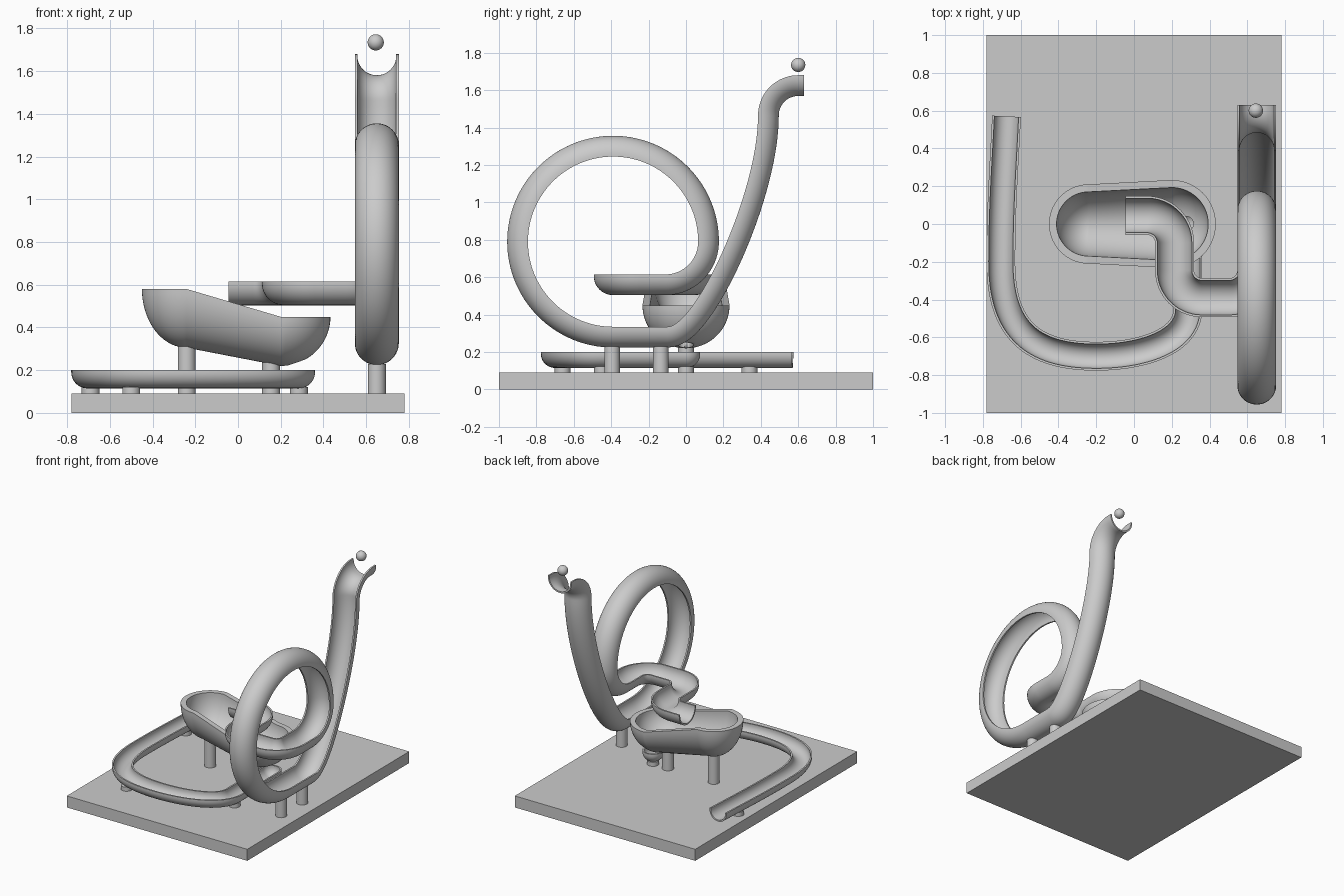
import bpy, bmesh
from math import sin, cos, pi, radians
from mathutils import Vector

cube = bpy.data.objects.get("Cube")
if cube:
    bpy.data.objects.remove(cube)

grey = bpy.data.materials.new("plain grey")
grey.use_nodes = True
grey.diffuse_color = (0.6, 0.6, 0.6, 1)
grey.node_tree.nodes["Principled BSDF"].inputs["Base Color"].default_value = grey.diffuse_color


def finish(name, bm, smooth=True):
    bmesh.ops.recalc_face_normals(bm, faces=bm.faces)
    mesh = bpy.data.meshes.new(name)
    bm.to_mesh(mesh)
    bm.free()
    mesh.materials.append(grey)
    if smooth:
        mesh.shade_smooth()
        mesh.set_sharp_from_angle(angle=radians(35))
    obj = bpy.data.objects.new(name, mesh)
    bpy.context.collection.objects.link(obj)
    return obj


def cylinder(name, x, y, bottom, top, radius=0.042):
    bm = bmesh.new()
    bmesh.ops.create_cone(bm, cap_ends=True, segments=32, radius1=radius,
                          radius2=radius, depth=top - bottom)
    bmesh.ops.translate(bm, verts=bm.verts, vec=(x, y, (bottom + top) / 2))
    return finish(name, bm)


def arc(cx, cy, r, start, end, n):
    angles = [radians(start + (end - start) * i / n) for i in range(n + 1)]
    return [(cx + r * cos(a), cy + r * sin(a)) for a in angles]


def bezier(a, b, c, d, n=32):
    pts = []
    for i in range(n + 1):
        t = i / n
        s = 1 - t
        pts.append(tuple(s**3 * p + 3 * s * s * t * q + 3 * s * t * t * u + t**3 * v
                         for p, q, u, v in zip(a, b, c, d)))
    return pts


def half_pipe(radius, lip, wall, n=24):
    """Outer then inner points of a U section as (side, up), rim at up = 0."""
    def u_shape(r):
        return [(r, 0)] + [(x, y - lip) for x, y in arc(0, 0, r, 0, -180, n)] + [(-r, 0)]
    return u_shape(radius), u_shape(radius - wall)


def sweep(name, path, section):
    """Carry an open channel along its rim line, keeping the opening untwisted."""
    pts = []
    for p in map(Vector, path):
        if not pts or (p - pts[-1]).length > 1e-4:
            pts.append(p)
    outer, inner = section
    loop = outer + inner[::-1]
    bm = bmesh.new()
    up, rings = Vector((0, 0, 1)), []
    for i, p in enumerate(pts):
        t = (pts[min(i + 1, len(pts) - 1)] - pts[max(i - 1, 0)]).normalized()
        up = (up - t * up.dot(t)).normalized()
        side = t.cross(up)
        rings.append([bm.verts.new(p + side * a + up * b) for a, b in loop])
    k = len(loop)
    for r, s in zip(rings, rings[1:]):
        for j in range(k):
            bm.faces.new((r[j], r[(j + 1) % k], s[(j + 1) % k], s[j]))
    for r in (rings[0], rings[-1]):
        for j in range(len(outer) - 1):
            bm.faces.new((r[j], r[j + 1], r[k - 2 - j], r[k - 1 - j]))
    return finish(name, bm)


# Base board
bm = bmesh.new()
bmesh.ops.create_cube(bm, size=1)
bmesh.ops.scale(bm, verts=bm.verts, vec=(1.56, 2, 0.09))
bmesh.ops.translate(bm, verts=bm.verts, vec=(0, 0, 0.045))
finish("base_board", bm, smooth=False)

# Main track: launch, drop, loop and level exit in one upright plane
X, RIM = 0.65, 0.615
upright = [(0.63, 1.68)] + arc(0.6, 1.465, 0.215, 90, 180, 20)
upright += bezier((0.385, 1.465), (0.385, 1.05), (0.05, 0.335), (-0.1, 0.335), 48)
upright += arc(-0.39, 0.79, 0.455, 270, 0, 96)
upright += arc(-0.11, 0.79, 0.175, 0, -90, 24)
# then a level zigzag towards the bowl
level = arc(0.505, -0.245, 0.145, 0, -90, 20)
level += arc(0.36, -0.245, 0.145, -90, -180, 20)
level += arc(0.07, -0.1, 0.145, 0, 90, 20) + [(-0.045, 0.045)]
path = [(X, y, z) for y, z in upright] + [(x, y, RIM) for x, y in level]
sweep("loop_track", path, half_pipe(0.103, 0.008, 0.012))

# Lower run-out track with a rounded closed start
R, LIP, WALL, LOW = 0.076, 0.009, 0.012, 0.2
START = (0.285, 0.0)
run = [START] + bezier((0.285, -0.45), (0.285, -0.62), (0.05, -0.7), (-0.2, -0.7))
run += bezier((-0.2, -0.7), (-0.55, -0.7), (-0.705, -0.55), (-0.705, -0.2))
run += bezier((-0.705, -0.2), (-0.705, 0.1), (-0.685, 0.35), (-0.675, 0.57), 16)
section = half_pipe(R, LIP, WALL)
sweep("runout_track", [(x, y, LOW) for x, y in run], section)

bm = bmesh.new()
half = [[p for p in side if p[0] > -1e-6] for side in section]
verts = [bm.verts.new((START[0] + max(a, 0), START[1], LOW + b)) for a, b in half[0] + half[1][::-1]]
edges = [bm.edges.new(pair) for pair in zip(verts, verts[1:] + verts[:1])]
bmesh.ops.spin(bm, geom=verts + edges, cent=(*START, 0), axis=(0, 0, 1),
               angle=pi, steps=24, use_duplicate=False)
bmesh.ops.remove_doubles(bm, verts=bm.verts, dist=1e-5)
finish("runout_start_cap", bm)

# Catch bowl: two round ends at different heights joined by straight sides
ENDS = ((-0.24, 0.21, 0.58, 0.275, 90), (0.2, 0.233, 0.45, 0.23, -90))


def bowl_ring(bm, tilt, wall):
    ring = []
    for cx, r, z, depth, a0 in ENDS:
        for x, y in arc(cx, 0, (r - wall) * cos(tilt), a0, a0 + 180, 28):
            ring.append(bm.verts.new((x, y, z - (depth - wall) * sin(tilt))))
    return ring


bm = bmesh.new()
STEPS = 18
tilts = [pi / 2 * i / STEPS for i in range(STEPS + 1)]
rings = [bowl_ring(bm, t, 0) for t in reversed(tilts)]
rings += [bowl_ring(bm, t, 0.04) for t in tilts]
for r, s in zip(rings, rings[1:]):
    for j in range(len(r)):
        m = (j + 1) % len(r)
        bm.faces.new((r[j], r[m], s[m], s[j]))
bmesh.ops.remove_doubles(bm, verts=bm.verts, dist=1e-5)
bowl = finish("catch_bowl", bm)

# Drain hole in the low end of the bowl
cutter = cylinder("drain_cutter", 0.275, 0, 0.1, 0.4, 0.04)
cutter.hide_render = True
cutter.hide_viewport = True
cutter.display_type = 'WIRE'
drain = bowl.modifiers.new("drain", 'BOOLEAN')
drain.operation = 'DIFFERENCE'
drain.solver = 'EXACT'
drain.object = cutter

# Support posts
for y in (-0.395, -0.135):
    cylinder("loop_post", X, y, 0.085, 0.23)
for x, top in ((-0.24, 0.325), (0.155, 0.25)):
    cylinder("bowl_post", x, 0, 0.085, top)
for x, y in ((-0.69, 0.34), (-0.5, -0.66), (0.285, 0), (0.285, -0.45)):
    cylinder("runout_post", x, y, 0.085, 0.122)

# Ball above the launch
bm = bmesh.new()
bmesh.ops.create_uvsphere(bm, u_segments=32, v_segments=16, radius=0.038)
bmesh.ops.translate(bm, verts=bm.verts, vec=(0.645, 0.6, 1.735))
finish("ball", bm)
